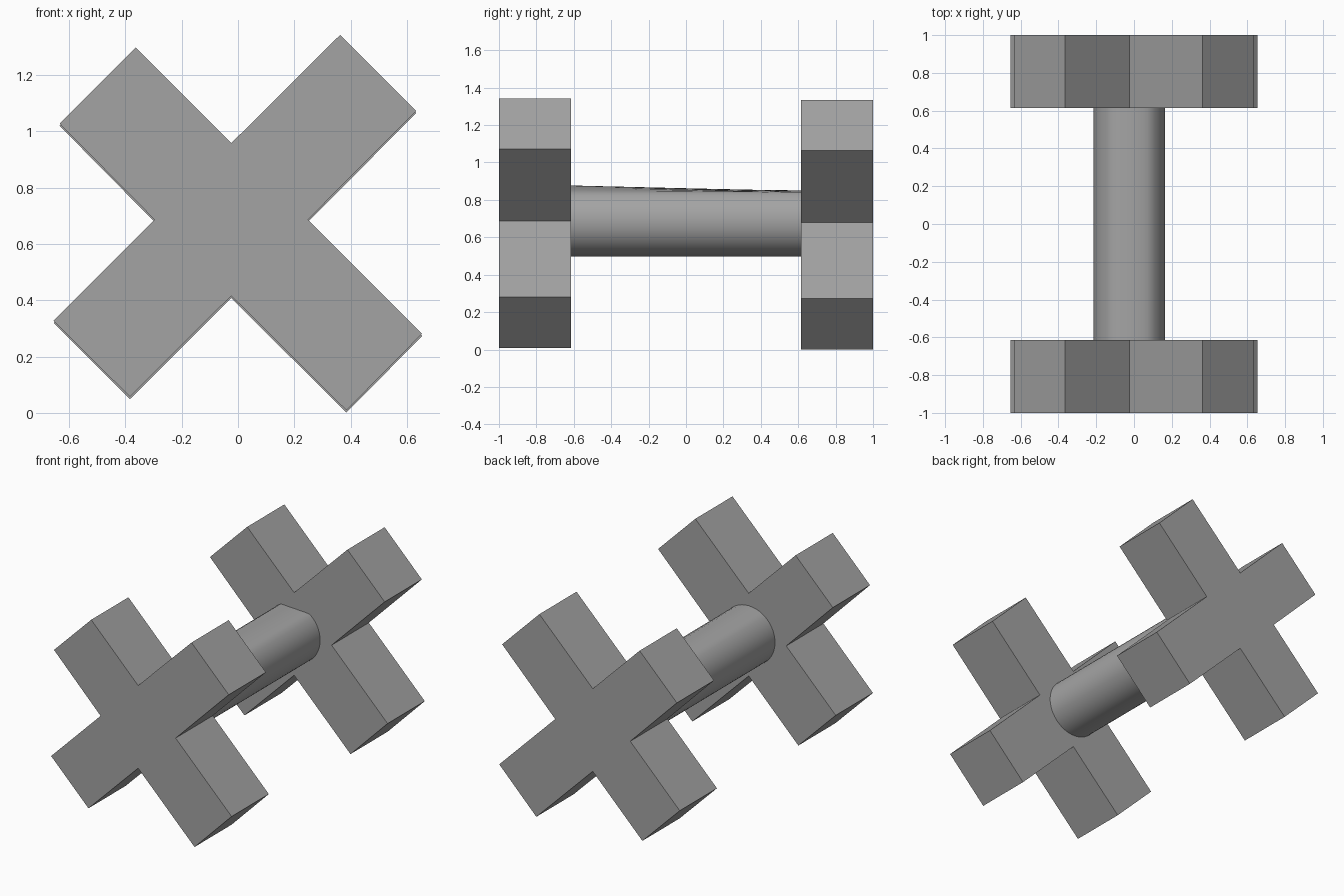
import bpy, bmesh
from math import sin, cos, tau, radians

if "Cube" in bpy.data.objects:
    bpy.data.objects.remove(bpy.data.objects["Cube"])

# Outline of the cross in the x-z plane, clockwise from the upper right arm
CROSS = [(0.363, 1.343), (0.633, 1.073), (0.248, 0.686), (0.654, 0.281),
         (0.385, 0.009), (-0.024, 0.416), (-0.384, 0.057), (-0.655, 0.327),
         (-0.296, 0.686), (-0.634, 1.028), (-0.364, 1.298), (-0.024, 0.958)]
INNER = 0.615

grey = bpy.data.materials.new("dark_grey")
grey.diffuse_color = (0.37, 0.37, 0.37, 1.0)
grey.use_nodes = True
grey.node_tree.nodes["Principled BSDF"].inputs["Base Color"].default_value = grey.diffuse_color


def make_object(name, bm):
    bmesh.ops.recalc_face_normals(bm, faces=bm.faces[:])
    mesh = bpy.data.meshes.new(name)
    bm.to_mesh(mesh)
    bm.free()
    mesh.materials.append(grey)
    obj = bpy.data.objects.new(name, mesh)
    bpy.context.collection.objects.link(obj)
    return obj


def make_cross(name, y0, y1, drop):
    bm = bmesh.new()
    face = bm.faces.new([bm.verts.new((x, y0, z - drop)) for x, z in CROSS])
    out = bmesh.ops.extrude_face_region(bm, geom=[face], use_keep_orig=True)
    for v in out["geom"]:
        if isinstance(v, bmesh.types.BMVert):
            v.co.y = y1
    return make_object(name, bm)


# End pieces: the back one sits slightly lower
make_cross("front_cross", -1.0, -INNER, 0.0)
make_cross("back_cross", INNER, 1.0, 0.008)

# Round shaft, with its top flattened toward the back end
bm = bmesh.new()
n, r, cx, cz = 48, 0.19, -0.025, 0.687
front, back = [], []
for i in range(n):
    a = tau * i / n
    x, z = cx + r * cos(a), cz + r * sin(a)
    front.append(bm.verts.new((x, -INNER, z)))
    flat = 0.846 - 0.05 * (x - cx)
    back.append(bm.verts.new((x, INNER, min(z, flat))))
for i in range(n):
    j = (i + 1) % n
    bm.faces.new((front[i], front[j], back[j], back[i]))
shaft = make_object("shaft", bm)
bpy.context.view_layer.objects.active = shaft
shaft.select_set(True)
bpy.ops.object.shade_smooth_by_angle(angle=radians(30))
